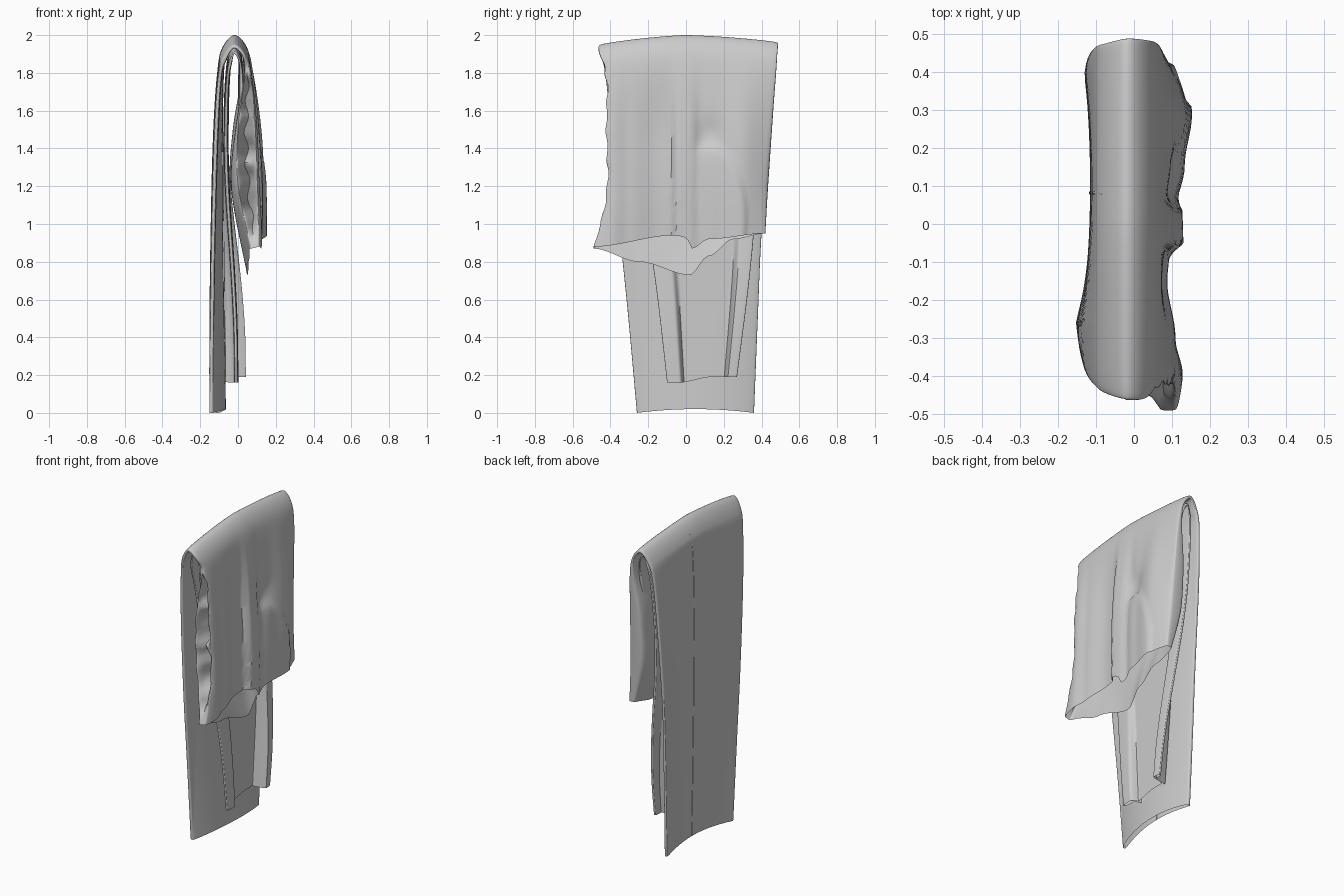
import bpy, math
from math import sin, cos, pi, exp

if "Cube" in bpy.data.objects:
    bpy.data.objects.remove(bpy.data.objects["Cube"])


def clamp(t):
    return max(0.0, min(1.0, t))


def step(a, b, t):
    t = clamp((t - a) / (b - a))
    return t * t * (3 - 2 * t)


def table(pts, t):
    # smooth lookup through (position, value) pairs
    if t <= pts[0][0]:
        return pts[0][1]
    for (a, p), (b, q) in zip(pts, pts[1:]):
        if t <= b:
            return p + (q - p) * step(a, b, t)
    return pts[-1][1]


def spline(st, u):
    # Catmull-Rom through the stations
    i = min(int(u), len(st) - 2)
    t = u - i
    a, b, c, d = st[max(i - 1, 0)], st[i], st[i + 1], st[min(i + 2, len(st) - 1)]
    return [0.5 * (2 * q + (r - p) * t + (2 * p - 5 * q + 4 * r - s) * t * t
                   + (3 * q - p - 3 * r + s) * t ** 3) for p, q, r, s in zip(a, b, c, d)]


def cloth_tube(name, st, warp, n=128, sub=12):
    # flattened open tube; station = outer x,z, inner x,z, y range
    rows = (len(st) - 1) * sub + 1
    verts, faces = [], []
    for r in range(rows):
        u = r / sub
        ox, oz, ix, iz, y0, y1 = spline(st, u)
        for k in range(n):
            a = 2 * pi * k / n
            s, v = sin(a), cos(a)
            e = math.copysign(abs(s) ** 0.35, s) if abs(s) > 1e-6 else 0.0
            w = 0.5 + 0.5 * e
            p = (ix + (ox - ix) * w, (y0 + y1) / 2 + v * (y1 - y0) / 2, iz + (oz - iz) * w)
            verts.append(warp(*p, w, v, u))
    for r in range(rows - 1):
        for k in range(n):
            j = (k + 1) % n
            faces.append((r * n + k, r * n + j, (r + 1) * n + j, (r + 1) * n + k))
    me = bpy.data.meshes.new(name)
    me.from_pydata(verts, [], faces)
    ob = bpy.data.objects.new(name, me)
    bpy.context.collection.objects.link(ob)
    bpy.ops.object.select_all(action='DESELECT')
    ob.select_set(True)
    bpy.context.view_layer.objects.active = ob
    bpy.ops.object.shade_smooth_by_angle(angle=math.radians(50))
    return ob


PANEL = [(-.49, -.005), (-.4, 0), (-.3, -.025), (-.15, -.05), (-.08, -.045), (-.05, -.008),
         (.03, -.01), (.07, -.03), (.15, -.015), (.3, .012), (.45, -.02)]
WAIST_OUT = [(-.49, .88), (-.06, .94), (0, .93), (.03, .87), (.12, .92), (.42, .95)]
WAIST_IN = [(-.49, .87), (-.25, .80), (.02, .73), (.12, .83), (.25, .92), (.42, .95)]


def arch(y, z):
    # fold line drops slightly toward both ends
    drop = .045 if y < 0 else .03
    return z - drop * abs(y / .47) ** 1.4 * step(1.6, 1.97, z)


def warp_outer(x, y, z, w, v, u):
    if u < 6:
        # long leg bows inward along its middle
        k = clamp((1.9 - z) / 1.9)
        x += k ** .75 * 0.05 * max(0, 1 - ((y - .07) / .33) ** 2)
        x += k * 0.02 * clamp((y + .26) / .62)
        if z < 0.4:
            z += 0.02 * (1 - z / 0.4) * max(0, 1 - ((y - .05) / .31) ** 2)
    else:
        # front panel: fly pleat, seat fold and dent
        f = step(1.97, 1.4, z)
        if w > .5:
            x += table(PANEL, y) * f * (2 * w - 1)
            q = math.hypot((y - .12) / .2, (z - 1.0) / .42)
            x += 0.012 * step(1.04, .94, q) * step(.03, .1, y)
            x -= 0.02 * exp(-((y - .13) / .05) ** 2 - ((z - 1.48) / .08) ** 2)
        else:
            x += 0.006 * sin(14 * y + 7 * z) * f
        # crumpled tuck along the open side, closing at the waist corner
        if v < 0:
            tuck = max(0, 1 - abs(2 * w - 1) / .6) * step(1.9, 1.6, z) * step(.9, 1.1, z)
            y += 0.12 * tuck * (1 + .4 * sin(23 * z) + .2 * sin(51 * z))
            x += 0.012 * tuck * sin(37 * z)
            y += 0.006 * sin(41 * z) * step(-.9, -1, v) * step(.9, 1.1, z)
        # slanted waist opening
        if z < 1.25:
            t = table(WAIST_IN, y) + (table(WAIST_OUT, y) - table(WAIST_IN, y)) * step(.2, .8, w)
            z = 1.25 - (1.25 - z) / .35 * (1.25 - t)
    return x, y, arch(y, z)


def warp_inner(x, y, z, w, v, u):
    # edges of the short leg roll forward
    if u < 6:
        edge = .5 if v < 0 else .62
        roll = step(edge, edge + .12, abs(v)) * step(1.5, .3, z)
        x += roll * (.085 if v > 0 else .045)
        if z < 0.5:
            z += (0.5 - z) / .33 * (.03 * step(-.7, .3, v) - .01)
    return x, y, arch(y, z)


# long leg, draped over and widening into the seat and waist
LONG = [(-.16, 0, -.125, 0, -.26, .36),
        (-.155, .5, -.12, .5, -.305, .38),
        (-.148, .95, -.114, .95, -.35, .40),
        (-.135, 1.45, -.10, 1.45, -.395, .44),
        (-.113, 1.8, -.08, 1.8, -.425, .465),
        (-.085, 1.93, -.055, 1.90, -.445, .475),
        (-.02, 2.0, -.02, 1.965, -.46, .487),
        (.045, 1.94, .022, 1.91, -.45, .483),
        (.082, 1.8, .02, 1.78, -.43, .475),
        (.12, 1.5, -.022, 1.5, -.435, .455),
        (.137, 1.2, -.035, 1.2, -.43, .435),
        (.135, .90, .05, .90, -.49, .42)]
cloth_tube("long_leg_and_waist", LONG, warp_outer)

# short leg lying inside the fold
SHORT = [(-.068, .17, -.042, .17, -.10, .27),
         (-.074, .75, -.045, .75, -.17, .34),
         (-.08, 1.2, -.05, 1.2, -.25, .38),
         (-.076, 1.6, -.048, 1.6, -.33, .42),
         (-.066, 1.8, -.04, 1.8, -.39, .44),
         (-.05, 1.9, -.03, 1.87, -.41, .45),
         (-.018, 1.96, -.018, 1.93, -.42, .455),
         (.018, 1.9, .003, 1.87, -.41, .45),
         (.035, 1.75, .0, 1.75, -.40, .43),
         (.03, 1.55, .0, 1.55, -.38, .40)]
cloth_tube("short_leg", SHORT, warp_inner)

# raised seam down the outside of the long leg
SEAM = [(s[0] - .003, s[1], s[0] + .003, s[1], .078, .086) for s in LONG[:6]]
cloth_tube("side_seam", SEAM, warp_outer, n=12)
